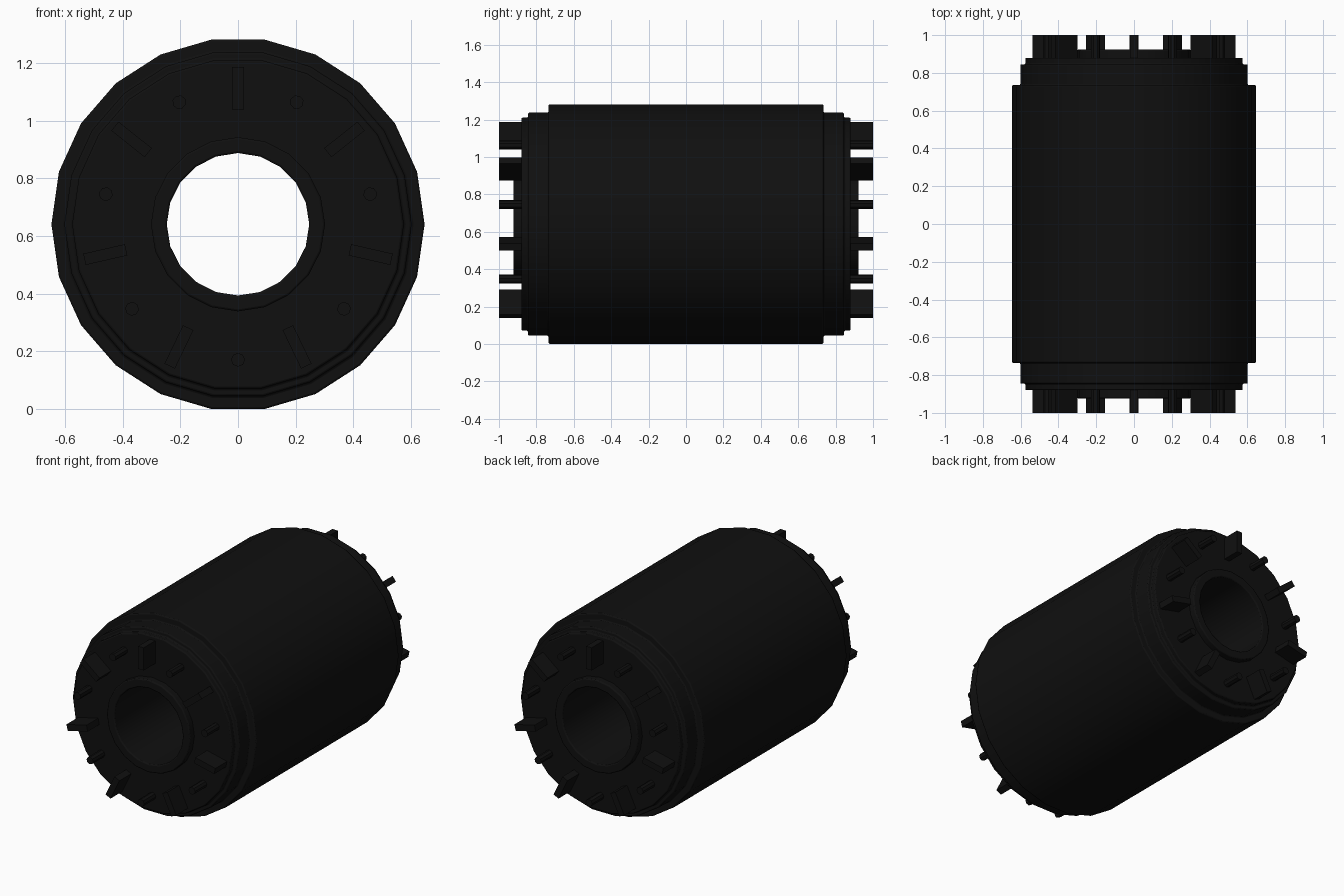
import bpy, bmesh, math
from mathutils import Matrix

if "Cube" in bpy.data.objects:
    bpy.data.objects.remove(bpy.data.objects["Cube"])

ZC = 0.641  # height of the rotor axis
black = bpy.data.materials.new("black")
black.diffuse_color = (0.005, 0.005, 0.005, 1)
black.use_nodes = True
black.node_tree.nodes["Principled BSDF"].inputs["Base Color"].default_value = black.diffuse_color


def finish(bm, name):
    me = bpy.data.meshes.new(name)
    bm.to_mesh(me)
    bm.free()
    ob = bpy.data.objects.new(name, me)
    bpy.context.collection.objects.link(ob)
    me.materials.append(black)
    return ob


def lathe(name, profile, sides):
    """Spin (y, radius) points around the y axis, normals left of travel."""
    bm = bmesh.new()
    rings = []
    for y, r in profile:
        rings.append([bm.verts.new((r * math.cos(a), y, ZC + r * math.sin(a)))
                      for a in (2 * math.pi * j / sides for j in range(sides))])
    for p, q in zip(rings, rings[1:]):
        for j in range(sides):
            k = (j + 1) % sides
            bm.faces.new((p[j], q[j], q[k], p[k]))
    ob = finish(bm, name)
    bev = ob.modifiers.new("Bevel", 'BEVEL')
    bev.width, bev.segments = 0.007, 2
    bev.limit_method, bev.angle_limit = 'ANGLE', math.radians(40)
    bpy.ops.object.select_all(action='DESELECT')
    ob.select_set(True)
    bpy.context.view_layer.objects.active = ob
    bpy.ops.object.shade_smooth_by_angle()
    return ob


# stepped outer drum
half = [(0.88, 0.28), (0.88, 0.575), (0.845, 0.575), (0.845, 0.602),
        (0.735, 0.602), (0.735, 0.647)]
lathe("rotor_drum", [(-y, r) for y, r in half] + half[::-1], 22)

# hub tube: raised collars and the through bore
lathe("hub_bore", [(0.87, 0.302), (0.923, 0.302), (0.923, 0.247),
                   (-0.923, 0.247), (-0.923, 0.302), (-0.87, 0.302)], 20)

# seven radial fan blades and seven balance pegs on each end
for end, s in (("front", -1), ("back", 1)):
    fins, pegs = bmesh.new(), bmesh.new()
    for i in range(7):
        a = math.pi / 2 + 2 * math.pi * i / 7
        spin = Matrix.Translation((0, 0, ZC)) @ Matrix.Rotation(-a, 4, 'Y')
        bmesh.ops.create_cube(fins, size=1, matrix=spin
                              @ Matrix.Translation((0.472, s * 0.935, 0))
                              @ Matrix.Diagonal((0.148, 0.13, 0.04, 1)))
        spin = Matrix.Translation((0, 0, ZC)) @ Matrix.Rotation(-a - math.pi / 7, 4, 'Y')
        bmesh.ops.create_cone(pegs, cap_ends=True, segments=8, radius1=0.024,
                              radius2=0.024, depth=0.13, matrix=spin
                              @ Matrix.Translation((0.47, s * 0.935, 0))
                              @ Matrix.Rotation(math.pi / 2, 4, 'X'))
    finish(fins, end + "_fan_blades")
    finish(pegs, end + "_balance_pegs")
